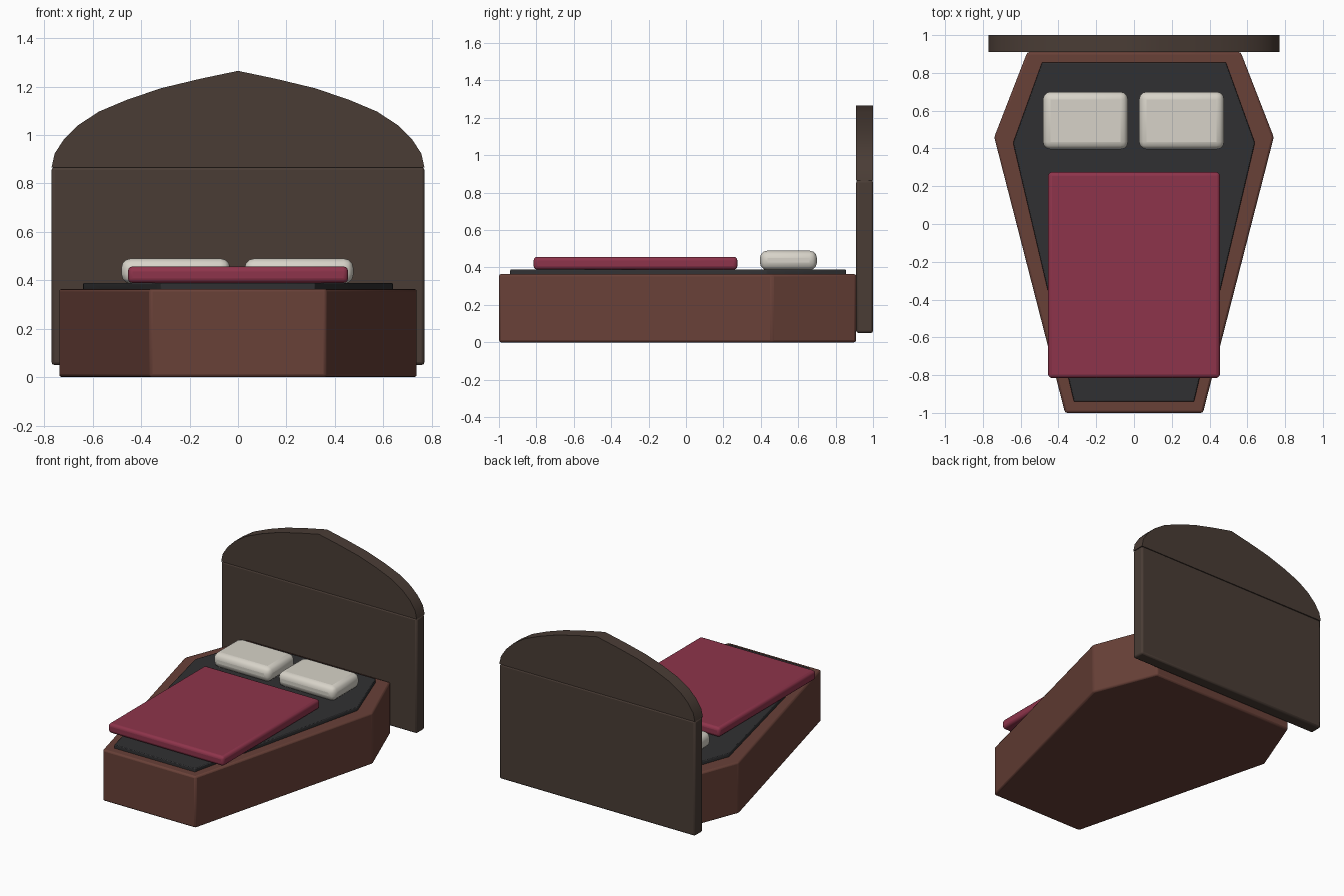
import bpy, bmesh
from mathutils import Matrix

if "Cube" in bpy.data.objects:
    bpy.data.objects.remove(bpy.data.objects["Cube"])


def material(name, rgb):
    m = bpy.data.materials.new(name)
    m.diffuse_color = (*rgb, 1)
    m.use_nodes = True
    m.node_tree.nodes["Principled BSDF"].inputs["Base Color"].default_value = m.diffuse_color
    return m


WOOD = material("red_wood", (0.14, 0.052, 0.039))
DARK = material("dark_wood", (0.068, 0.046, 0.036))
SHEET = material("charcoal", (0.03, 0.03, 0.032))
RED = material("crimson", (0.27, 0.034, 0.07))
CREAM = material("cream", (0.68, 0.65, 0.58))


def finish(name, bm, mat, bevel, segments):
    bmesh.ops.recalc_face_normals(bm, faces=bm.faces)
    me = bpy.data.meshes.new(name)
    bm.to_mesh(me)
    bm.free()
    me.materials.append(mat)
    ob = bpy.data.objects.new(name, me)
    bpy.context.collection.objects.link(ob)
    if bevel:
        mod = ob.modifiers.new("bevel", 'BEVEL')
        mod.width, mod.segments = bevel, segments
        mod.limit_method = 'ANGLE'
        mod.angle_limit = 0.5
    bpy.context.view_layer.objects.active = ob
    ob.select_set(True)
    bpy.ops.object.shade_smooth_by_angle(angle=0.6)
    ob.select_set(False)
    return ob


def box(name, x, y, z, mat, bevel, segments=2):
    bm = bmesh.new()
    size = [b - a for a, b in (x, y, z)]
    mid = [(a + b) / 2 for a, b in (x, y, z)]
    bmesh.ops.create_cube(bm, size=1, matrix=Matrix.Translation(mid) @ Matrix.Diagonal((*size, 1)))
    return finish(name, bm, mat, bevel, segments)


def prism(name, points, offset, mat, bevel, segments=2):
    bm = bmesh.new()
    face = bm.faces.new([bm.verts.new(p) for p in points])
    ext = bmesh.ops.extrude_face_region(bm, geom=[face], use_keep_orig=True)
    bmesh.ops.translate(bm, vec=offset, verts=[g for g in ext["geom"] if isinstance(g, bmesh.types.BMVert)])
    return finish(name, bm, mat, bevel, segments)


def mirrored(half):
    return half + [(-a, b) for a, b in reversed(half) if a > 0]


# coffin-shaped bed base and mattress
base = mirrored([(0.365, -1.0), (0.74, 0.46), (0.565, 0.91)])
prism("bed_base", [(x, y, 0) for x, y in base], (0, 0, 0.365), WOOD, 0.012)
pad = mirrored([(0.318, -0.94), (0.64, 0.43), (0.487, 0.855)])
prism("mattress", [(x, y, 0.345) for x, y in pad], (0, 0, 0.044), SHEET, 0.005)

# bedding
box("blanket", (-0.455, 0.455), (-0.815, 0.275), (0.389, 0.457), RED, 0.02, 3)
for side, x in (("left", (-0.482, -0.032)), ("right", (0.027, 0.477))):
    box(side + "_pillow", x, (0.395, 0.7), (0.386, 0.49), CREAM, 0.04, 3)

# headboard panel with pointed arch on top
box("headboard", (-0.77, 0.77), (0.91, 1.0), (0.05, 0.867), DARK, 0.012)
arch = mirrored([(0.77, 0.866), (0.757, 0.924), (0.717, 0.985), (0.661, 1.04),
                 (0.574, 1.097), (0.455, 1.147), (0.315, 1.194), (0.157, 1.232), (0, 1.265)])
prism("headboard_arch", [(x, 0.91, z) for x, z in arch], (0, 0.09, 0), DARK, 0)
